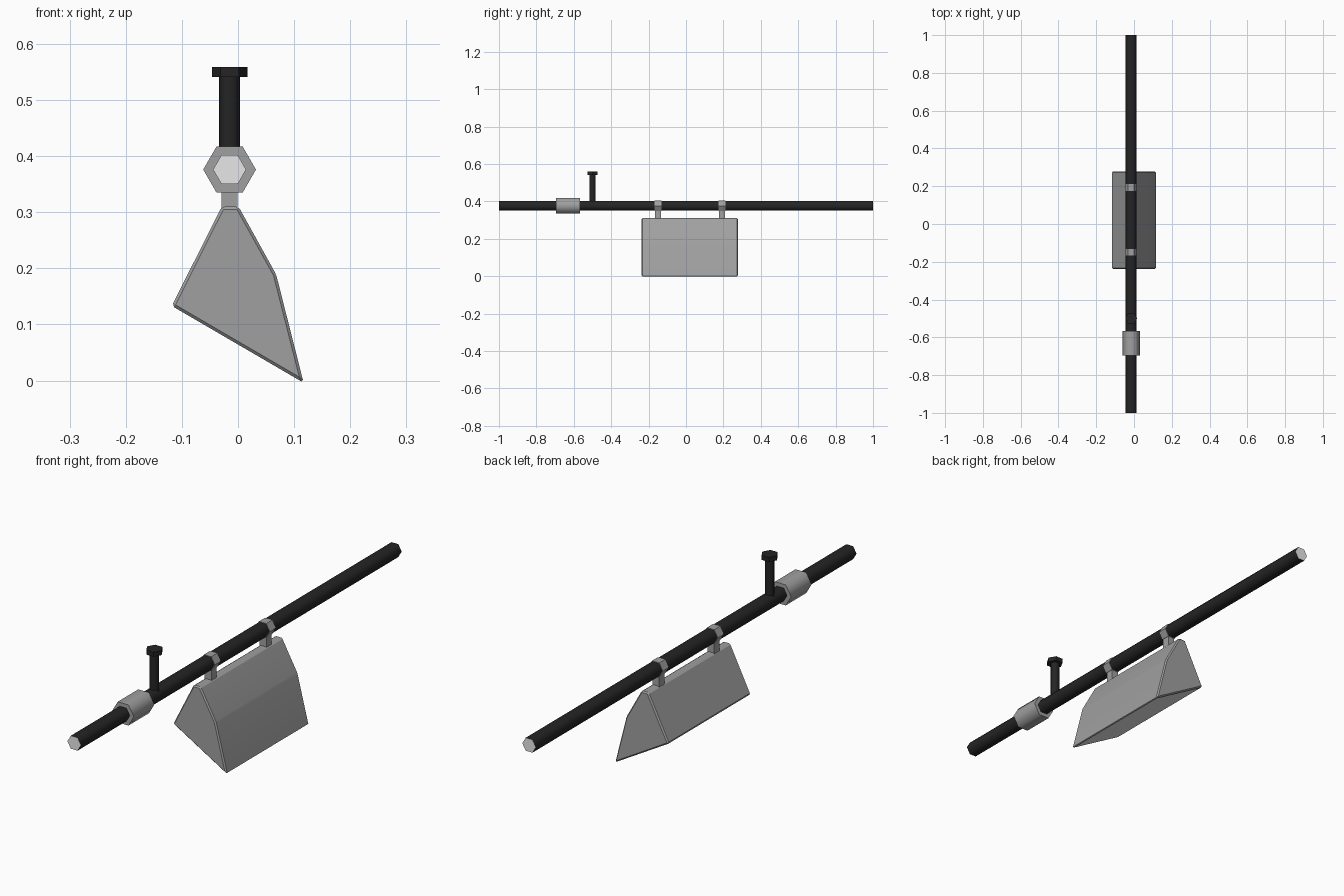
import bpy, bmesh, math
from mathutils import Matrix

if "Cube" in bpy.data.objects:
    bpy.data.objects.remove(bpy.data.objects["Cube"])

CX, CZ = -0.015, 0.376          # pole axis


def material(name, v):
    m = bpy.data.materials.new(name)
    m.diffuse_color = (v, v, v, 1)
    m.use_nodes = True
    m.node_tree.nodes["Principled BSDF"].inputs["Base Color"].default_value = m.diffuse_color
    return m


grey = material("grey", 0.352)
black = material("black", 0.018)
white = material("pale_grey", 0.8)


def finish(name, bm, mats, smooth=0):
    bmesh.ops.recalc_face_normals(bm, faces=bm.faces)
    me = bpy.data.meshes.new(name)
    bm.to_mesh(me)
    bm.free()
    for m in mats:
        me.materials.append(m)
    ob = bpy.data.objects.new(name, me)
    bpy.context.collection.objects.link(ob)
    if smooth:
        bpy.ops.object.select_all(action='DESELECT')
        ob.select_set(True)
        bpy.context.view_layer.objects.active = ob
        bpy.ops.object.shade_smooth_by_angle(angle=math.radians(smooth))
    return ob


def hex_prism(name, r, length, centre, mats, along_y=True, smooth=65):
    """Six-sided bar with corners pointing along x; the last material goes on its ends."""
    bm = bmesh.new()
    bmesh.ops.create_cone(bm, cap_ends=True, segments=6, radius1=r, radius2=r, depth=length)
    # make sure a corner sits on the x axis
    v = bm.verts[:][0].co
    bmesh.ops.rotate(bm, verts=bm.verts, matrix=Matrix.Rotation(-math.atan2(v.y, v.x), 3, 'Z'))
    for f in bm.faces:
        if len(f.verts) == 6:
            f.material_index = len(mats) - 1
    if along_y:
        bmesh.ops.rotate(bm, verts=bm.verts, matrix=Matrix.Rotation(math.pi / 2, 3, 'X'))
    bmesh.ops.translate(bm, verts=bm.verts, vec=centre)
    return finish(name, bm, mats, smooth)


# long pole with pale ends, and coupling sleeve
hex_prism("pole", 0.0295, 2.0, (CX, 0, CZ), [black, white])
hex_prism("coupling_sleeve", 0.047, 0.128, (CX, -0.631, CZ), [grey])

# upright peg with cap
hex_prism("peg", 0.019, 0.16, (CX, -0.5, 0.466), [black], False)
hex_prism("peg_cap", 0.0317, 0.018, (CX, -0.5, 0.55), [black], False, 0)

# hanging clamps: band around the pole and a strap below
for i, y in enumerate((-0.15, 0.193)):
    hex_prism(f"clamp_band_{i + 1}", 0.032, 0.036, (CX, y, CZ), [grey], True, 0)
    bm = bmesh.new()
    bmesh.ops.create_cube(bm, size=1, matrix=Matrix.Translation((CX, y, 0.331)) @ Matrix.Diagonal((0.029, 0.032, 0.06, 1)))
    finish(f"clamp_strap_{i + 1}", bm, [grey])

# hanging box: slanted profile pushed along y with chamfered edges
profile = [(-0.029, 0.31), (0.001, 0.31), (0.068, 0.189), (0.117, -0.004), (-0.118, 0.133)]
bm = bmesh.new()
face = bm.faces.new([bm.verts.new((x, -0.238, z)) for x, z in profile])
ext = bmesh.ops.extrude_face_region(bm, geom=[face])
bmesh.ops.translate(bm, vec=(0, 0.516, 0), verts=[g for g in ext["geom"] if isinstance(g, bmesh.types.BMVert)])
bmesh.ops.recalc_face_normals(bm, faces=bm.faces)
bmesh.ops.bevel(bm, geom=bm.edges[:], offset=0.005, segments=1, affect='EDGES', profile=0.5)
bm.normal_update()
# pale panel in the underside
bottom = min(bm.faces, key=lambda f: f.normal.z - f.calc_area() * 100 * (f.normal.z < -0.5))
bmesh.ops.inset_region(bm, faces=[bottom], thickness=0.006)
bottom.material_index = 1
finish("hanging_box", bm, [grey, white], 20)
